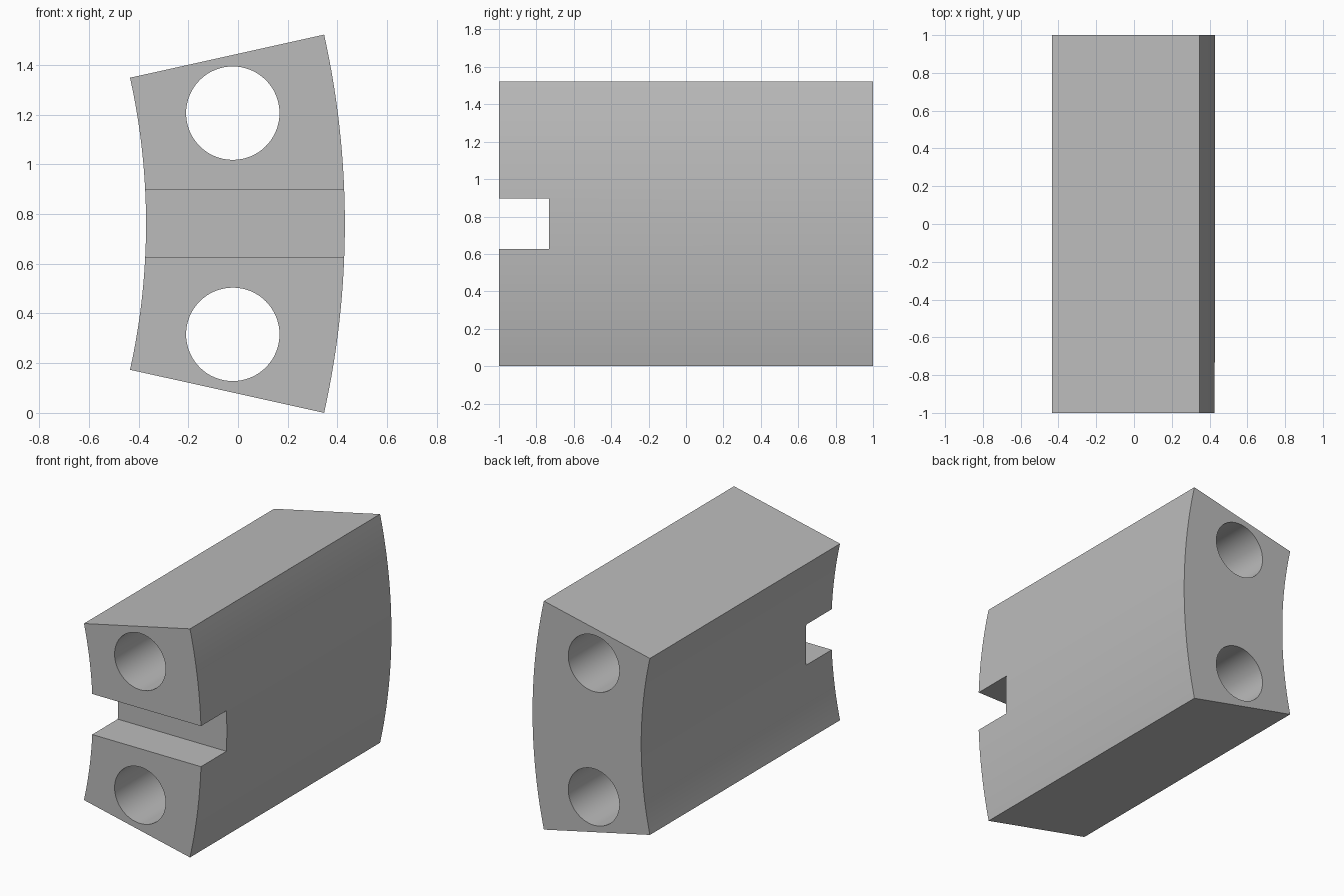
import bpy, bmesh
from math import sin, cos, pi, radians

cube = bpy.data.objects.get("Cube")
if cube:
    bpy.data.objects.remove(cube, do_unlink=True)

MID_Z = 0.761                  # mirror plane height
ARC_X = -3.08                  # centre of both arcs
R_IN, R_OUT = 2.71, 3.51
HALF_ANGLE = radians(12.52)
STEPS = 32

grey = bpy.data.materials.new("plain grey")
grey.use_nodes = True
colour = (0.5, 0.5, 0.5, 1)
grey.diffuse_color = colour
grey.node_tree.nodes["Principled BSDF"].inputs["Base Color"].default_value = colour


def prism(name, outline, y0, y1):
    """Extrude an (x, z) outline along y."""
    bm = bmesh.new()
    face = bm.faces.new([bm.verts.new((x, y0, z)) for x, z in outline])
    new = bmesh.ops.extrude_face_region(bm, geom=[face])["geom"]
    verts = [v for v in new if isinstance(v, bmesh.types.BMVert)]
    bmesh.ops.translate(bm, verts=verts, vec=(0, y1 - y0, 0))
    bmesh.ops.recalc_face_normals(bm, faces=bm.faces)
    mesh = bpy.data.meshes.new(name)
    bm.to_mesh(mesh)
    bm.free()
    mesh.materials.append(grey)
    obj = bpy.data.objects.new(name, mesh)
    bpy.context.collection.objects.link(obj)
    return obj


def arc(radius, start, end, steps, cx, cz):
    angles = [start + (end - start) * i / steps for i in range(steps + 1)]
    return [(cx + radius * cos(a), cz + radius * sin(a)) for a in angles]


# Ring segment block
outline = arc(R_OUT, -HALF_ANGLE, HALF_ANGLE, STEPS, ARC_X, MID_Z)
outline += arc(R_IN, HALF_ANGLE, -HALF_ANGLE, STEPS, ARC_X, MID_Z)
block = prism("segment_block", outline, -1, 1)

# Two through holes and the front slot
cutters = []
for label, side in (("upper", 1), ("lower", -1)):
    circle = arc(0.188, 0, 2 * pi, 64, -0.021, MID_Z + side * 0.445)[:-1]
    cutters.append(prism(label + "_hole_cutter", circle, -1.2, 1.2))
lo, hi = MID_Z - 0.135, MID_Z + 0.135
cutters.append(prism("slot_cutter", [(-1, lo), (1, lo), (1, hi), (-1, hi)], -1.2, -0.732))

bpy.ops.object.select_all(action="DESELECT")
bpy.context.view_layer.objects.active = block
block.select_set(True)
for cutter in cutters:
    cutter.hide_render = True
    mod = block.modifiers.new(cutter.name, "BOOLEAN")
    mod.operation = "DIFFERENCE"
    mod.solver = "EXACT"
    mod.object = cutter
    bpy.ops.object.modifier_apply(modifier=mod.name)
for cutter in cutters:
    bpy.data.objects.remove(cutter, do_unlink=True)

bpy.ops.object.shade_smooth_by_angle(angle=radians(30))
